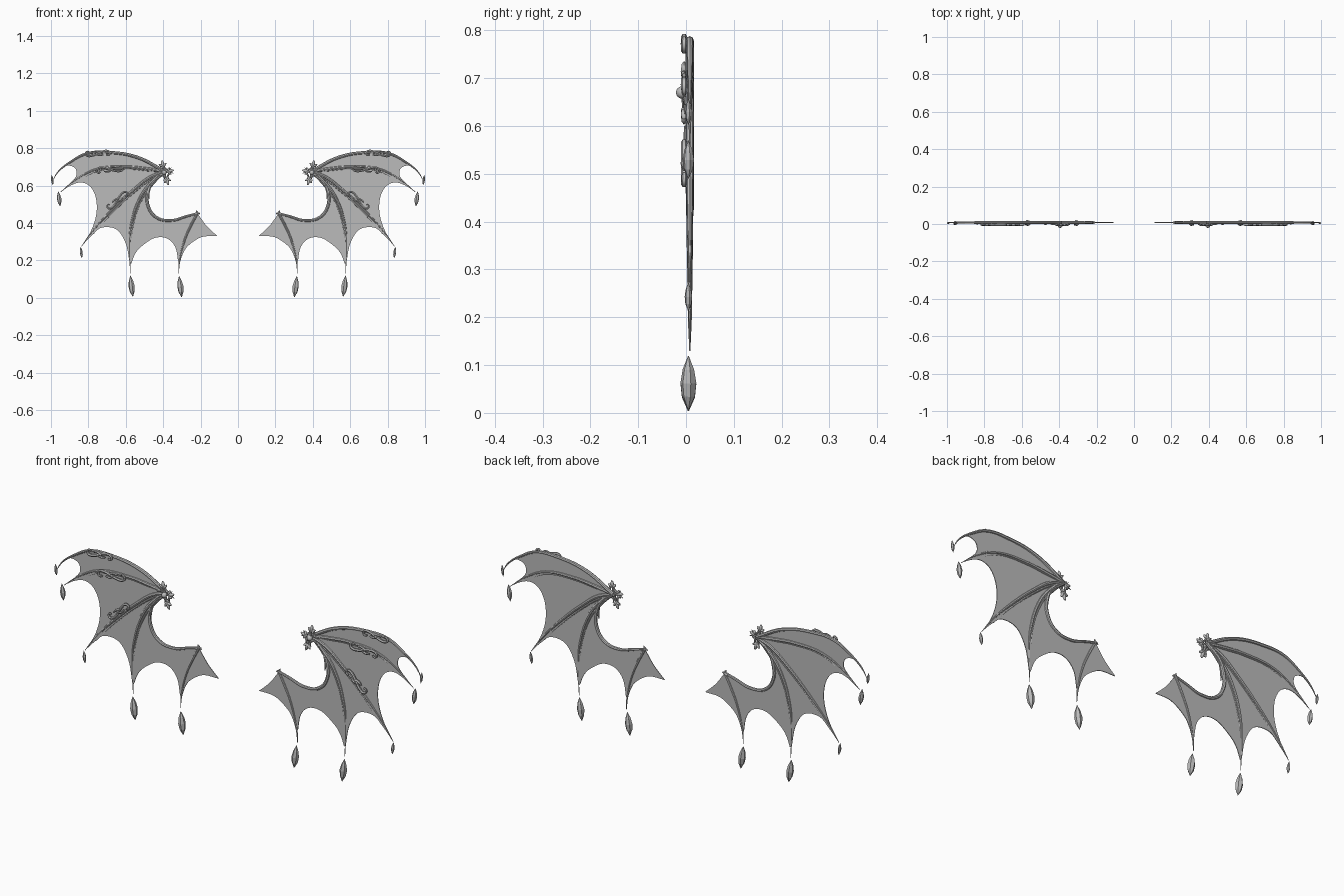
import bpy, bmesh, math
from mathutils import Vector, Matrix
from mathutils.geometry import delaunay_2d_cdt

if "Cube" in bpy.data.objects:
    bpy.data.objects.remove(bpy.data.objects["Cube"], do_unlink=True)

grey = bpy.data.materials.new("plain_grey")
grey.use_nodes = True
grey.diffuse_color = (0.5, 0.5, 0.5, 1)
grey.node_tree.nodes["Principled BSDF"].inputs["Base Color"].default_value = (0.5, 0.5, 0.5, 1)

MID = 0.008  # depth of the membrane plane


def finish(obj, smooth=True):
    """Colour, shade and mirror one part to the other wing."""
    obj.data.materials.clear()
    obj.data.materials.append(grey)
    bpy.ops.object.select_all(action='DESELECT')
    obj.select_set(True)
    bpy.context.view_layer.objects.active = obj
    if smooth:
        bpy.ops.object.shade_smooth_by_angle(angle=math.radians(40))
    obj.modifiers.new("other_wing", 'MIRROR').use_mirror_merge = False


def mesh_part(name, bm, smooth=True):
    mesh = bpy.data.meshes.new(name)
    bm.to_mesh(mesh)
    bm.free()
    obj = bpy.data.objects.new(name, mesh)
    bpy.context.collection.objects.link(obj)
    finish(obj, smooth)
    return obj


def tubes(name, paths, sides=2):
    """Tapered tubes; each path is (points, radii, depth)."""
    data = bpy.data.curves.new(name, 'CURVE')
    data.dimensions = '3D'
    data.bevel_depth = 1
    data.bevel_resolution = sides
    data.resolution_u = 6
    data.use_fill_caps = True
    for pts, radii, depth in paths:
        s = data.splines.new('BEZIER')
        s.bezier_points.add(len(pts) - 1)
        for i, (bp, p) in enumerate(zip(s.bezier_points, pts)):
            t = i / (len(pts) - 1) * (len(radii) - 1)
            k = min(int(t), len(radii) - 2)
            bp.co = (p[0], depth, p[1])
            bp.radius = radii[k] + (radii[k + 1] - radii[k]) * (t - k)
            bp.handle_left_type = bp.handle_right_type = 'AUTO'
    obj = bpy.data.objects.new(name, data)
    bpy.context.collection.objects.link(obj)
    bpy.ops.object.select_all(action='DESELECT')
    obj.select_set(True)
    bpy.context.view_layer.objects.active = obj
    bpy.ops.object.convert(target='MESH')
    finish(bpy.context.view_layer.objects.active)


def smooth_path(pts, n=6):
    """Catmull-Rom samples through the points, without the last one."""
    p = [Vector(q) for q in pts]
    p = [p[0] * 2 - p[1]] + p + [p[-1] * 2 - p[-2]]
    out = []
    for a, b, c, d in zip(p, p[1:], p[2:], p[3:]):
        for i in range(n):
            t = i / n
            out.append(0.5 * (2 * b + (c - a) * t + (2 * a - 5 * b + 4 * c - d) * t * t
                              + (3 * b - a - 3 * c + d) * t ** 3))
    return out


# Finger bones and the inner arm, as (x, z) paths
hub = (0.39, 0.675)
top = [hub, (.54, .752), (.70, .778), (.81, .771), (.89, .73), (.96, .676), (.99, .63)]
second = [hub, (.49, .69), (.60, .70), (.757, .687), (.864, .634), (.95, .565)]
third = [hub, (.47, .645), (.55, .585), (.676, .468), (.783, .35), (.837, .275)]
fourth = [hub, (.47, .61), (.527, .527), (.57, .393), (.58, .29), (.575, .13)]
arm = [hub, (.45, .63), (.482, .56), (.48, .49), (.436, .43), (.356, .414), (.275, .436), (.217, .452)]
fifth = [(.217, .452), (.25, .39), (.285, .31), (.313, .195), (.318, .13)]

# Membrane: scalloped outline filled as one thin sheet
outline = [
    top,
    [top[-1], (.955, .68), (.915, .707), (.872, .695), (.864, .655), (.895, .615), second[-1]],
    [second[-1], (.89, .603), (.837, .617), (.79, .595), (.76, .535), (.757, .45), (.785, .36), third[-1]],
    [third[-1], (.788, .328), (.73, .375), (.65, .366), (.60, .29), (.578, .18)],
    [(.572, .18), (.55, .235), (.516, .275), (.447, .32), (.38, .318), (.335, .27), (.318, .18)],
    [(.313, .18), (.295, .235), (.265, .28), (.195, .325), (.11, .33)],
    [(.11, .33), (.168, .385), fifth[0]],
    arm[::-1],
]
ring = [v for seg in outline for v in smooth_path(seg)]
edges = [(i, (i + 1) % len(ring)) for i in range(len(ring))]
points, _, triangles, *_ = delaunay_2d_cdt(ring, edges, [], 1, 1e-5)
bm = bmesh.new()
verts = [bm.verts.new((p.x, MID, p.y)) for p in points]
for tri in triangles:
    bm.faces.new([verts[i] for i in tri])
sheet = mesh_part("membrane", bm, False).modifiers.new("thickness", 'SOLIDIFY')
sheet.thickness = .003
sheet.offset = 0

# Each bone is a tapered rod with a thin companion ridge
taper = [.009, .009, .008, .007, .004, .0012]
tubes("finger_bones", [(p, taper, MID) for p in (top, second, third, fourth)])
tubes("lower_finger_bone", [(fifth, [.007, .007, .005, .0012], MID)])
tubes("inner_arm", [(arm, [.009, .009, .008, .006], MID)])
ridges = []
for path in (second, third, fourth):
    ridges.append(([(x - .009 * (i > 0), z - .009 * (i > 0)) for i, (x, z) in enumerate(path[:-1])],
                   [.005, .005, .001], MID))
tubes("bone_ridges", ridges)
tubes("joint_thorns", [([(.232, .442), (.219, .456), (.224, .468)], [.007, .006, .001], MID),
                       ([(.225, .448), (.21, .452), (.202, .447)], [.006, .005, .001], MID)])

# Hanging crystals: six-sided, pointed at both ends
bm = bmesh.new()
for x, z, length, width in ((.993, .63, .055, .014), (.956, .53, .08, .024), (.838, .243, .06, .016),
                            (.569, .063, .112, .034), (.308, .06, .112, .034)):
    tilt = Matrix.Translation((x, MID - .003, z)) @ Matrix.Rotation(.12, 4, 'Y')
    profile = ((.5, .06), (.25, .72), (0, 1), (-.25, .82), (-.5, .08))
    rings = []
    for h, w in profile:
        r = w * width / 2
        rings.append([bm.verts.new(tilt @ Vector((r * math.cos(k * math.pi / 3 + .3),
                                                   r * math.sin(k * math.pi / 3 + .3), h * length)))
                      for k in range(6)])
    for a, b in zip(rings, rings[1:]):
        for k in range(6):
            bm.faces.new((a[k], b[k], b[k - 1], a[k - 1]))
    bm.faces.new(rings[0])
    bm.faces.new(rings[-1][::-1])
bmesh.ops.recalc_face_normals(bm, faces=bm.faces[:])
mesh_part("hanging_crystals", bm, False)


def scroll(cx, cz, angle, size, flip=1):
    """S-shaped scroll with a tight curl at each end and a small side leaf."""
    local = []
    for end in (-1, 1):
        curl = []
        for i in range(7):
            a = i * .7
            r = .11 * (1 - i / 10)
            curl.append((end * (.36 + r * math.sin(a)), end * flip * (.04 - r * math.cos(a))))
        local.append([(0, 0), (end * .18, -end * flip * .06)] + curl)
        local.append([(-end * .08, 0), (end * .06, end * flip * .07), (end * .2, end * flip * .06)])
    c, s = math.cos(angle), math.sin(angle)
    return [([(cx + size * (u * c - v * s), cz + size * (u * s + v * c)) for u, v in path],
             [.007, .006, .004], -.004) for path in local]


# Scrollwork laid on the front of the bones
tubes("scrollwork", scroll(.75, .772, -.08, .145) + scroll(.685, .687, -.05, .16, -1)
      + scroll(.645, .522, -.72, .145), 1)
tubes("arm_trim", [([(.468, .60), (.476, .565), (.474, .53)], [.003, .005, .002], -.001)], 1)

# Shoulder ornament: boss, three-lobed leaf finials and crescents
CX, CZ = .395, .670
bm = bmesh.new()
bmesh.ops.create_uvsphere(bm, u_segments=12, v_segments=8, radius=.013,
                          matrix=Matrix.Translation((CX, -.008, CZ)))
for angle, reach in ((80, .045), (165, .032), (250, .05)):
    a = math.radians(angle)
    spin = Matrix.Translation((CX, -.004, CZ)) @ Matrix.Rotation(-a, 4, 'Y')
    for turn, length, width in ((0, .022, .008), (.9, .014, .006), (-.9, .014, .006)):
        bmesh.ops.create_uvsphere(
            bm, u_segments=8, v_segments=6, radius=1,
            matrix=spin @ Matrix.Translation((reach - .006 * abs(turn), 0, turn * .010))
            @ Matrix.Rotation(-turn, 4, 'Y') @ Matrix.Diagonal((length, .007, width, 1)))
mesh_part("shoulder_leaves", bm)

crescents = []
for angle, reach in ((35, .046), (122, .040), (207, .044), (300, .036)):
    a = math.radians(angle)
    pts = []
    for k in range(-3, 4):
        b = a + math.pi + k * .6
        pts.append((CX + reach * math.cos(a) + .019 * math.cos(b),
                    CZ + reach * math.sin(a) + .019 * math.sin(b)))
    crescents.append((pts, [.001, .006, .001], -.002))
stems = [([(CX, CZ), (CX + .04 * math.cos(math.radians(d)), CZ + .04 * math.sin(math.radians(d)))],
          [.006, .004], -.004) for d in (80, 165, 250)]
tubes("shoulder_crescents", crescents + stems, 1)
